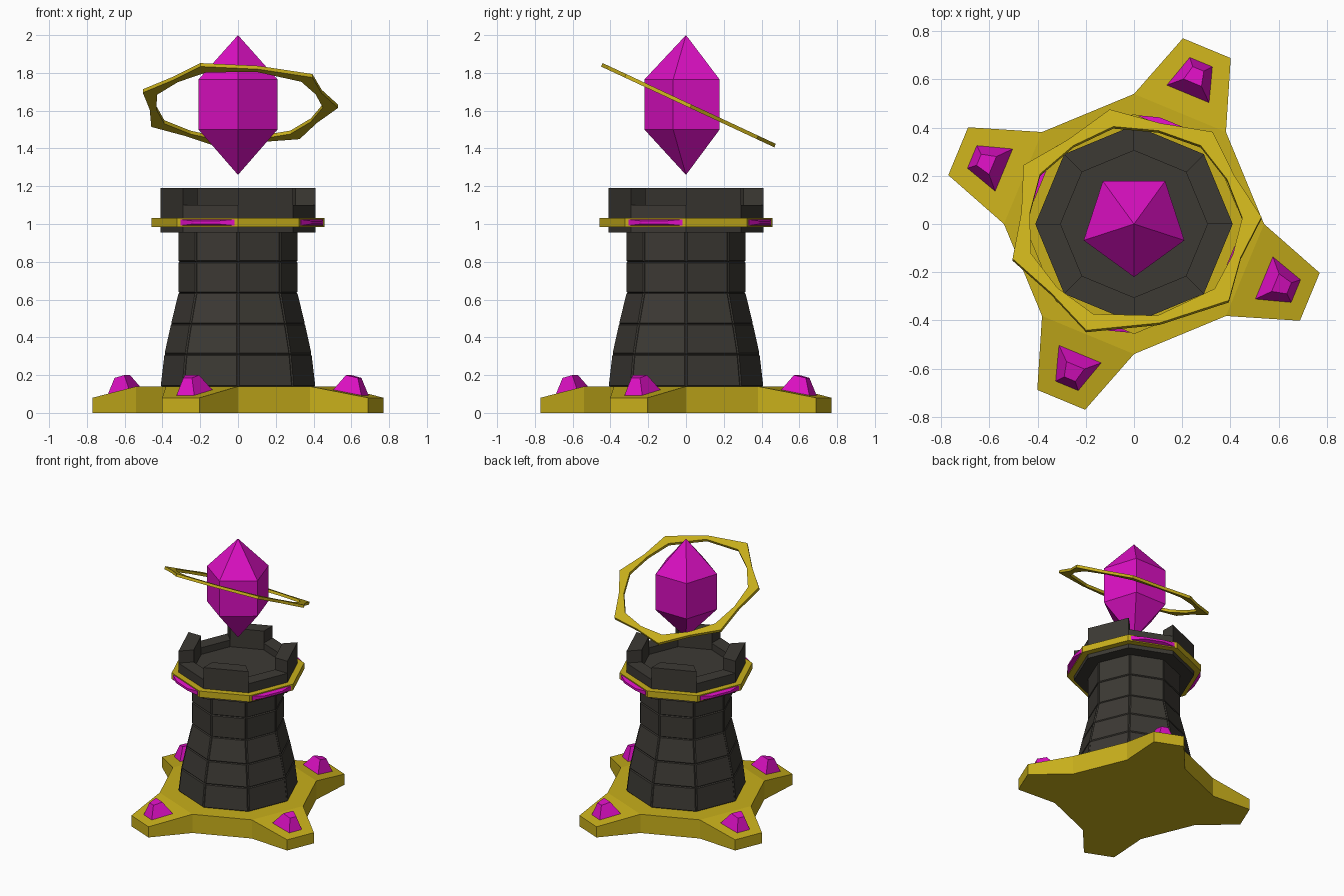
import bpy, bmesh
from math import radians, sin, cos, pi, atan2
from mathutils import Matrix, Vector

if "Cube" in bpy.data.objects:
    bpy.data.objects.remove(bpy.data.objects["Cube"])


def material(name, rgb):
    m = bpy.data.materials.new(name)
    m.diffuse_color = (*rgb, 1)
    m.use_nodes = True
    m.node_tree.nodes["Principled BSDF"].inputs["Base Color"].default_value = m.diffuse_color
    return m


STONE = material("dark_stone", (0.045, 0.041, 0.034))
GOLD = material("gold", (0.58, 0.43, 0.011))
GEM = material("magenta_gem", (0.71, 0.005, 0.54))
ARMS = [radians(67.5 + 90 * i) for i in range(4)]


def ring(r, z, n=8, phase=0.0):
    return [Vector((r * cos(phase + 2 * pi * i / n), r * sin(phase + 2 * pi * i / n), z))
            for i in range(n)]


def loft(rings, closed=False):
    """Join rings of equal point count; cap the ends unless closed into a loop."""
    bm = bmesh.new()
    rows = [[bm.verts.new(p) for p in r] for r in rings]
    pairs = list(zip(rows, rows[1:])) + ([(rows[-1], rows[0])] if closed else [])
    n = len(rows[0])
    for a, b in pairs:
        for i in range(n):
            j = (i + 1) % n
            bm.faces.new((a[i], a[j], b[j], b[i]))
    if not closed:
        bm.faces.new(rows[0][::-1])
        bm.faces.new(rows[-1])
    bmesh.ops.recalc_face_normals(bm, faces=bm.faces)
    return bm


def finish(name, bm, mat, matrix=Matrix()):
    bmesh.ops.remove_doubles(bm, verts=bm.verts, dist=1e-5)
    bmesh.ops.recalc_face_normals(bm, faces=bm.faces)
    me = bpy.data.meshes.new(name)
    bm.to_mesh(me)
    bm.free()
    me.materials.append(mat)
    ob = bpy.data.objects.new(name, me)
    ob.matrix_world = matrix
    bpy.context.collection.objects.link(ob)
    return ob


def faces_at(bm, angles):
    """Side or rim faces whose centre lies in one of the given directions."""
    out = []
    for f in bm.faces:
        c = f.calc_center_median()
        if c.xy.length > 0.2 and any(cos(atan2(c.y, c.x) - a) > 0.99 for a in angles):
            out.append(f)
    return out


# Base: octagonal slab with four tapered, sloping arms
bm = loft([ring(0.54, 0), ring(0.54, 0.14)])
for f in faces_at(bm, ARMS):
    normal, centre = f.normal.copy(), f.calc_center_median()
    side = Vector((-normal.y, normal.x, 0))
    new = bmesh.ops.extrude_discrete_faces(bm, faces=[f])["faces"][0]
    for v in new.verts:
        t = (v.co - centre).dot(side)
        top = 0.08 if v.co.z > 0.07 else 0
        v.co = normal * 0.79 + side * t * 0.52
        v.co.z = top
finish("base", bm, GOLD)

# Tower body: five courses of raised stone panels
levels = [(0.405, 0.14), (0.385, 0.31), (0.35, 0.47), (0.31, 0.635), (0.31, 0.8), (0.31, 0.96)]
bm = loft([ring(r, z) for r, z in levels])
panels = [f for f in bm.faces if abs(f.normal.z) < 0.9]
bmesh.ops.inset_individual(bm, faces=panels, thickness=0.008, depth=0.007)
finish("tower_body", bm, STONE)

# Battlement: parapet with sunken floor and four merlons
bm = loft([ring(0.31, 0.955), ring(0.41, 0.955), ring(0.41, 1.1), ring(0.305, 1.1), ring(0.305, 1.05)])
rim = [f for f in faces_at(bm, [a + pi / 4 for a in ARMS])
       if f.normal.z > 0.9 and f.calc_center_median().z > 1.09]
for f in bmesh.ops.extrude_discrete_faces(bm, faces=rim)["faces"]:
    bmesh.ops.translate(bm, verts=f.verts, vec=(0, 0, 0.09))
finish("battlement", bm, STONE)

# Gold band around the battlement
finish("band", loft([ring(0.4, 0.985), ring(0.457, 0.985), ring(0.457, 1.032), ring(0.4, 1.032)],
                    closed=True), GOLD)


def quad(pts):
    return [Vector(p) for p in pts]


for i, a in enumerate(ARMS):
    turn = Matrix.Rotation(a, 4, 'Z')
    # Faceted gem on each arm (x is outward)
    gem = loft([quad([(0.58, -0.1, 0.115), (0.73, -0.053, 0.085), (0.73, 0.053, 0.085), (0.58, 0.1, 0.115)]),
                quad([(0.635, -0.04, 0.2), (0.697, -0.025, 0.185), (0.697, 0.025, 0.185), (0.635, 0.04, 0.2)])])
    finish(f"arm_gem_{i + 1}", gem, GEM, turn)
    # Thin bevelled gem set in the band
    strip = loft([quad([(x, -w, 1.008 - h), (x, w, 1.008 - h), (x, w, 1.008 + h), (x, -w, 1.008 + h)])
                  for x, w, h in ((0.41, 0.155, 0.016), (0.424, 0.155, 0.016), (0.45, 0.07, 0.008))])
    finish(f"band_gem_{i + 1}", strip, GEM, turn)

# Floating five-sided crystal
crystal = loft([ring(0.0, 1.26, 5), ring(0.22, 1.5, 5, -pi / 2), ring(0.22, 1.765, 5, -pi / 2), ring(0.0, 2.0, 5)])
finish("crystal", crystal, GEM)

# Tilted halo with uneven points
points = [3, 52, 101, 150, 198, 248, 318]
outline = []
for k, p in enumerate(points):
    q = points[k + 1] if k + 1 < len(points) else 363
    outline += [(radians(p), 0.53, 0.45), (radians((p + q) / 2), 0.47, 0.435)]


def halo_ring(col, z):
    return [Vector((o[col] * cos(o[0]), o[col] * sin(o[0]), z)) for o in outline]


halo = loft([halo_ring(2, -0.01), halo_ring(1, -0.01), halo_ring(1, 0.01), halo_ring(2, 0.01)], closed=True)
finish("halo", halo, GOLD, Matrix.Translation((0, 0, 1.635)) @ Matrix.Rotation(radians(-25), 4, 'X'))
